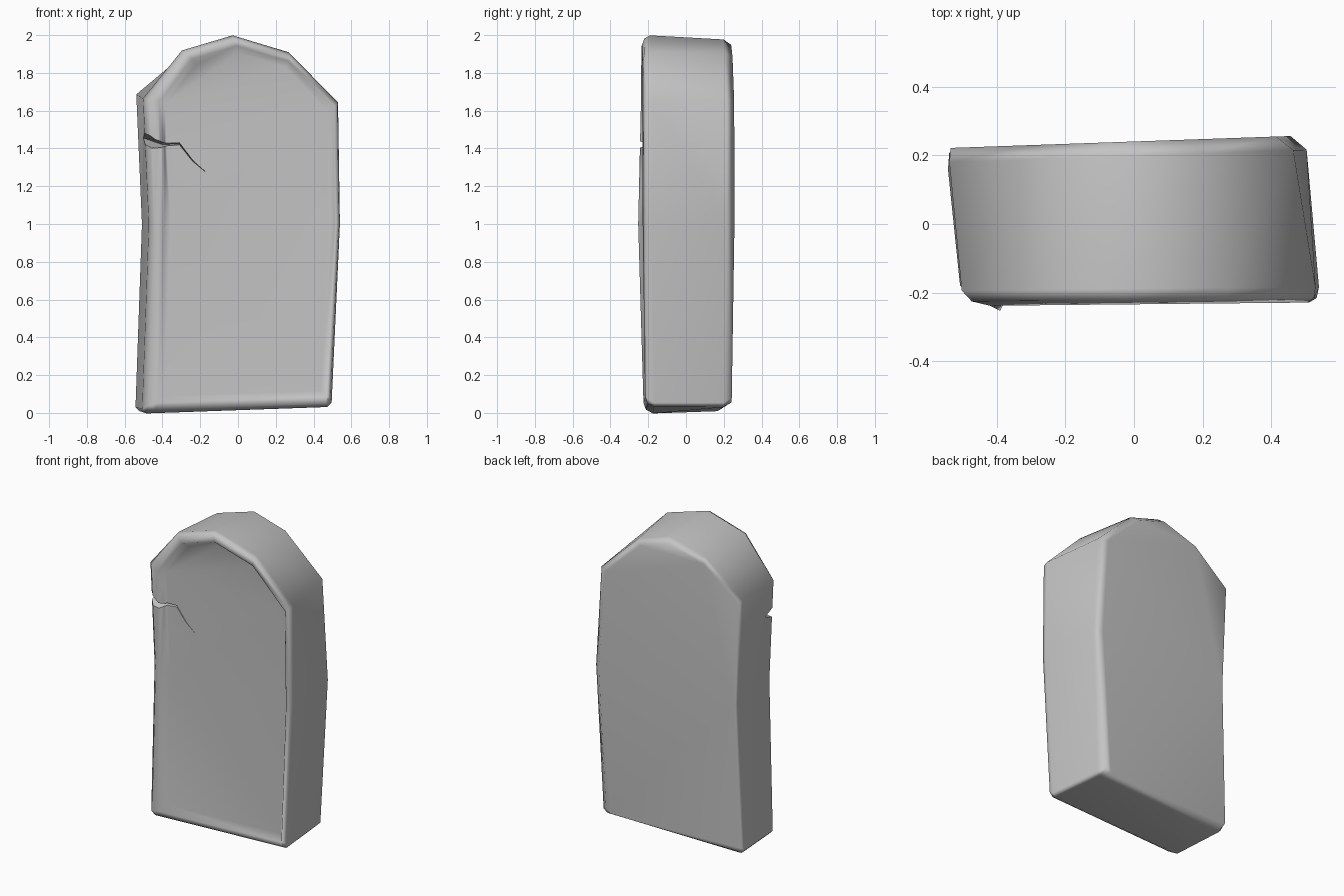
import bpy, bmesh
from mathutils import Vector

cube = bpy.data.objects.get("Cube")
if cube:
    bpy.data.objects.remove(cube)

stone = bpy.data.materials.new("grey stone")
stone.use_nodes = True
GREY = (0.55, 0.55, 0.55, 1)
stone.diffuse_color = GREY
stone.node_tree.nodes["Principled BSDF"].inputs["Base Color"].default_value = GREY


def make_object(name, bm):
    mesh = bpy.data.meshes.new(name)
    bmesh.ops.recalc_face_normals(bm, faces=bm.faces)
    bm.to_mesh(mesh)
    bm.free()
    mesh.materials.append(stone)
    obj = bpy.data.objects.new(name, mesh)
    bpy.context.collection.objects.link(obj)
    return obj


def inset(points, d):
    """Move every side of a counter-clockwise outline inwards by d."""
    out = []
    for i, p in enumerate(points):
        a = (p - points[i - 1]).normalized()
        b = (points[(i + 1) % len(points)] - p).normalized()
        na, nb = Vector((-a.y, a.x)), Vector((-b.y, b.x))
        out.append(p + (na + nb) * d / (1 + na.dot(nb)))
    return out


def loft(bm, rings):
    """Skin closed rings and cap both ends."""
    for r, s in zip(rings, rings[1:]):
        for i in range(len(r)):
            bm.faces.new((r[i - 1], r[i], s[i], s[i - 1]))
    bm.faces.new(rings[0])
    bm.faces.new(rings[-1])


# Slab: leaning arched outline (x, z, and how both slant with depth)
outline = ((-0.525, 0.003, 0.1, -0.03), (0.477, 0.032, 0.1, 0), (0.522, 1.0, 0.1, 0),
           (0.498, 1.65, 0.18, -0.03), (0.235, 1.908, 0.18, 0.01),
           (-0.025, 1.988, -0.02, 0.06), (-0.29, 1.91, -0.04, 0.05),
           (-0.52, 1.675, 0.1, -0.06), (-0.49, 1.0, 0.1, 0))
# depth, inset and sideways shift: back, chamfer, side, chamfer, rim, panel
sections = ((0.226, 0.025, -0.018), (0.185, 0.0, 0.0), (-0.175, 0.0, 0.0),
            (-0.207, 0.018, 0.008), (-0.22, 0.055, 0.022), (-0.177, 0.088, 0.026))
bm = bmesh.new()
rings = []
for y, d, shift in sections:
    flat = [Vector((x - tx * y, z - tz * y)) for x, z, tx, tz in outline]
    ring = []
    for x, z in inset(flat, d):
        # The stone thickens up to mid height, most at the worn left rim
        bulge = 0.014 * min(z, 1) * (1 if y > 0 else -1)
        if y < -0.21 and x < 0 and 0.9 < z < 1.1:
            bulge -= 0.015
        skew = 0.035 * x if y > 0 else 0.01 * x
        ring.append(bm.verts.new((x + shift, y + bulge + skew, z)))
    rings.append(ring)
loft(bm, rings)

# Worn bottom corners
corners = [bm.edges.get((r[i], s[i])) for r, s in zip(rings[:3], rings[1:4]) for i in (0, 1)]
bmesh.ops.bevel(bm, geom=corners, offset=0.022, segments=1, affect='EDGES')
bmesh.ops.triangulate(bm, faces=bm.faces)
slab = make_object("gravestone_slab", bm)

# Crack cutter: wedge that narrows from the side edge into the panel
path = ((-0.6, 1.48, 0.09, -0.09), (-0.5, 1.455, 0.07, -0.11),
        (-0.4, 1.42, 0.022, -0.14), (-0.31, 1.425, 0.018, -0.15),
        (-0.24, 1.335, 0.013, -0.16), (-0.17, 1.275, 0.002, -0.18))
bm = bmesh.new()
loft(bm, [[bm.verts.new(v) for v in ((x, -0.3, z + w), (x, -0.3, z - w), (x, depth, z))]
          for x, z, w, depth in path])
cutter = make_object("crack_cutter", bm)
cutter.hide_render = True
cutter.hide_set(True)
cutter.display_type = 'WIRE'

# Cut the crack, then soften the shading across the narrow chamfers
slab.data.shade_smooth()
cut = slab.modifiers.new("crack", 'BOOLEAN')
cut.object = cutter
cut.operation = 'DIFFERENCE'
cut.solver = 'EXACT'
soft = slab.modifiers.new("soft_edges", 'WEIGHTED_NORMAL')
soft.keep_sharp = True
